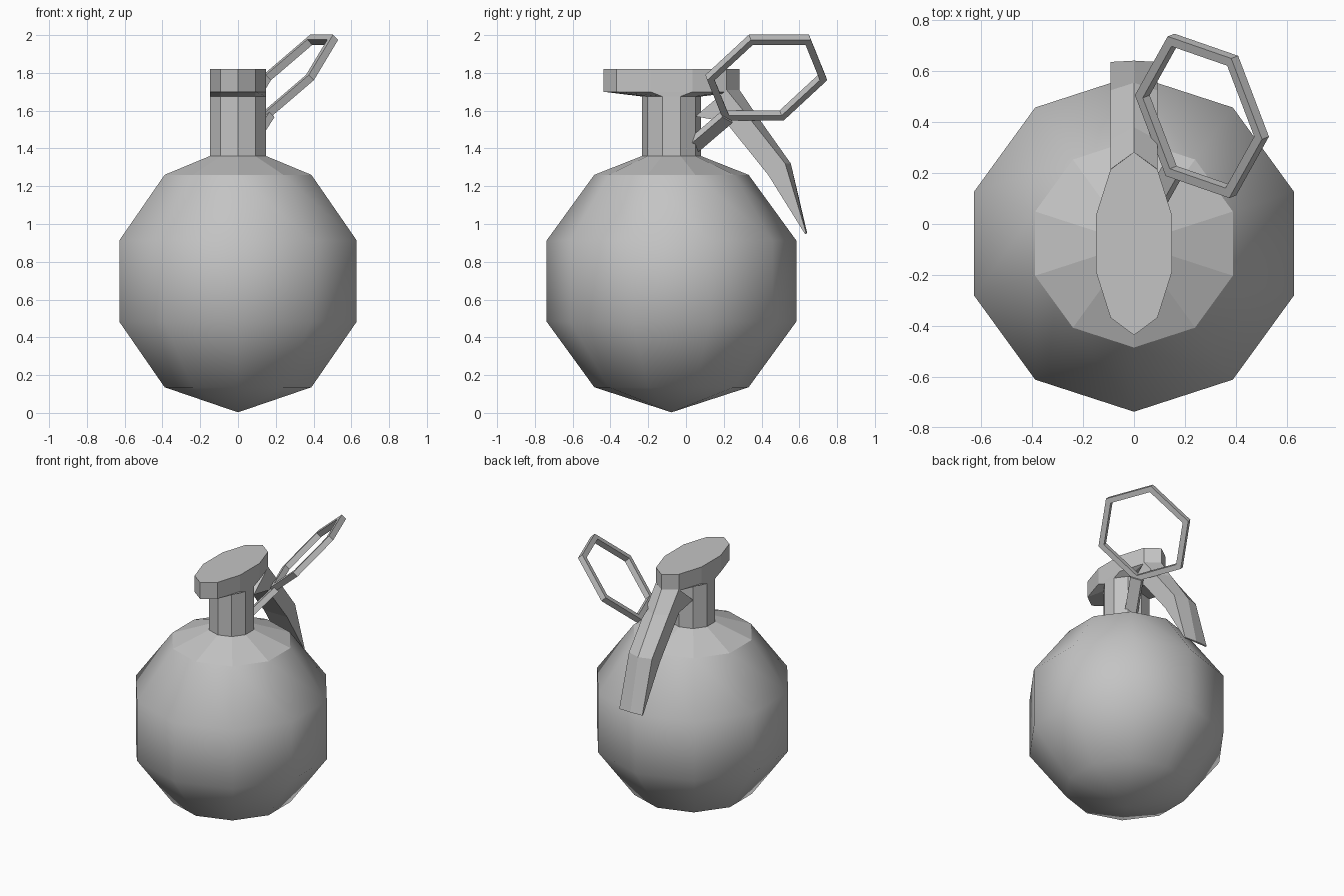
import bpy, bmesh, math
from mathutils import Vector

cube = bpy.data.objects.get("Cube")
if cube:
    bpy.data.objects.remove(cube, do_unlink=True)

SIDES = 10
AXIS_Y = -0.077

metal = bpy.data.materials.new("grey_metal")
metal.use_nodes = True
grey = (0.55, 0.55, 0.55, 1)
metal.diffuse_color = grey
metal.node_tree.nodes["Principled BSDF"].inputs["Base Color"].default_value = grey


def finish(name, bm, smooth_below=None):
    bmesh.ops.remove_doubles(bm, verts=bm.verts, dist=0.0005)
    bmesh.ops.recalc_face_normals(bm, faces=bm.faces)
    for f in bm.faces:
        f.smooth = smooth_below is not None and f.calc_center_median().z < smooth_below
    mesh = bpy.data.meshes.new(name)
    bm.to_mesh(mesh)
    bm.free()
    mesh.materials.append(metal)
    obj = bpy.data.objects.new(name, mesh)
    bpy.context.collection.objects.link(obj)
    return obj


def loft(name, sections, closed=False, cap=True, smooth_below=None):
    """Skin a list of equal-length point rings."""
    bm = bmesh.new()
    rings = [[bm.verts.new(p) for p in s] for s in sections]
    pairs = list(zip(rings, rings[1:]))
    if closed:
        pairs.append((rings[-1], rings[0]))
    for a, b in pairs:
        for i in range(len(a)):
            j = (i + 1) % len(a)
            bm.faces.new((a[i], a[j], b[j], b[i]))
    if cap and not closed:
        bm.faces.new(rings[0])
        bm.faces.new(rings[-1])
    return finish(name, bm, smooth_below)


def oval(rx, ry, z):
    angles = [2 * math.pi * i / SIDES for i in range(SIDES)]
    return [(rx * math.sin(a), AXIS_Y + ry * math.cos(a), z) for a in angles]


# Round body: five-band sphere with its top band drawn up to the neck
R = 0.695
bands = []
for k in range(5):
    t = math.pi * k / 5
    r = max(R * math.sin(t), 0.0001)
    bands.append(oval(r, r, R - R * math.cos(t) + 0.003))
bands.append(oval(0.156, 0.156, 1.36))
loft("body", bands, smooth_below=1.25)

# Neck and oval head
loft("neck", [oval(0.156, 0.156, z) for z in (1.35, 1.68)])
loft("head", [oval(0.156, 0.156, 1.675), oval(0.157, 0.36, 1.70), oval(0.157, 0.36, 1.82)])

# Bent lever with a ridged back: outer y, outer z, edge setback, inner y, inner z
HALF = 0.093
stations = [
    (0.283, 1.71, 0.068, 0.05, 1.57),
    (0.38, 1.567, 0.05, 0.21, 1.54),
    (0.555, 1.32, 0.03, 0.435, 1.26),
    (0.642, 0.95, 0.005, 0.63, 0.947),
]
loft("lever", [
    [(-HALF, yo - s, zo), (0, yo, zo), (HALF, yo - s, zo), (HALF, yi, zi), (-HALF, yi, zi)]
    for yo, zo, s, yi, zi in stations
])

# Tilted six-sided pull ring
centre = Vector((0.267, 0.425, 1.775))
u = Vector((0.356, -0.934, 0)).normalized()
n = Vector((-0.69, -0.263, 0.70)).normalized()
v = n.cross(u)
sections = []
for k in range(6):
    a = math.pi * k / 3
    d = u * math.cos(a) + v * math.sin(a)
    sections.append([centre + d * r + n * h
                     for r, h in ((0.34, -0.02), (0.34, 0.02), (0.298, 0.02), (0.298, -0.02))])
loft("pull_ring", sections, closed=True)

# Flat pin joining the ring to the neck
start, end = Vector((0.04, 0.01, 1.39)), Vector((0.155, 0.215, 1.565))
along = (end - start).normalized()
side = along.cross(n).normalized()
face = side.cross(along)
loft("pin", [[p + side * s * 0.04 + face * f * 0.02
              for s, f in ((-1, -1), (1, -1), (1, 1), (-1, 1))] for p in (start, end)])
